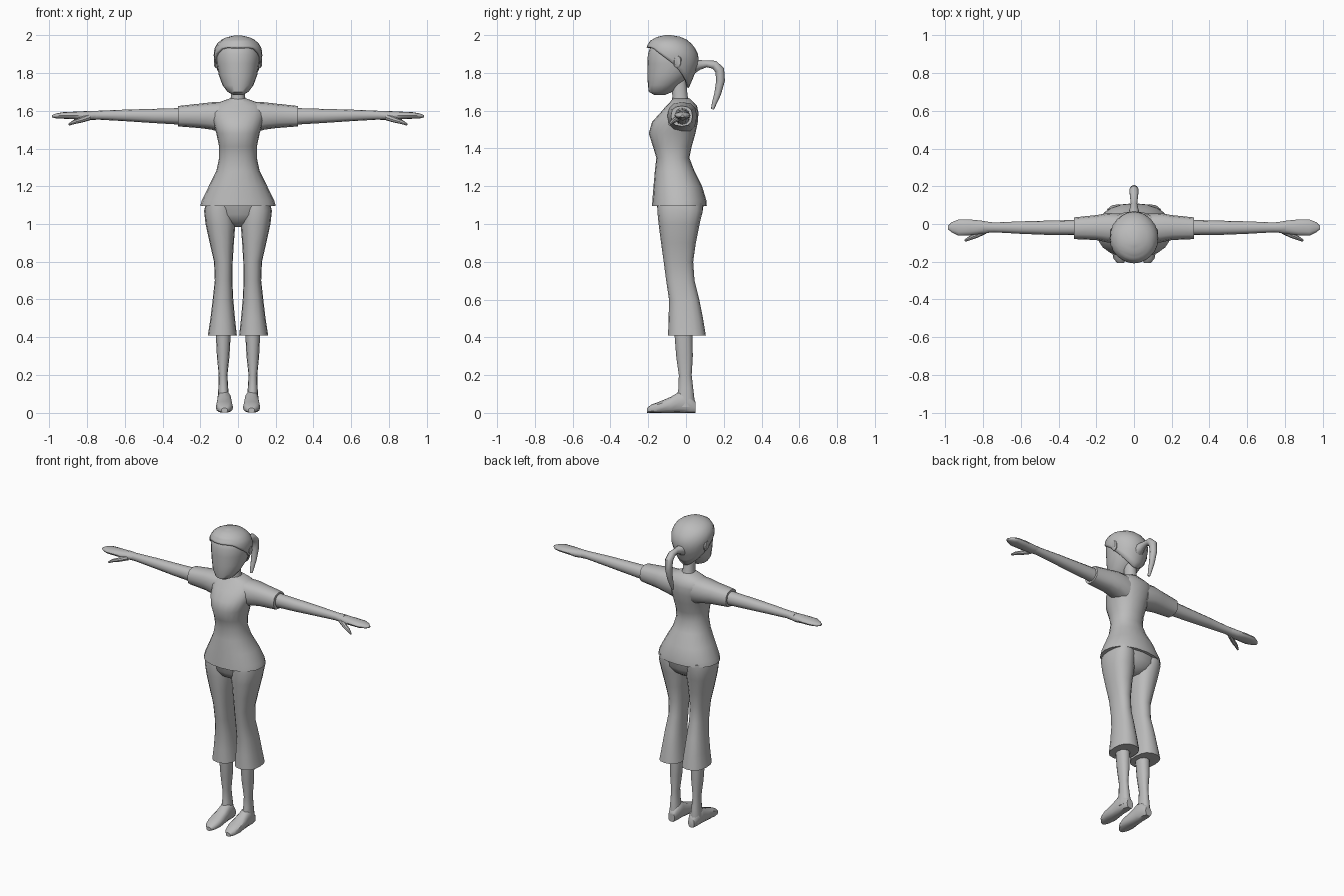
import bpy, bmesh, math
from mathutils import Vector

grey = bpy.data.materials.new("plain grey")
grey.diffuse_color = (0.5, 0.5, 0.5, 1)


def finish(name, bm, mirror=False, angle=40):
    bmesh.ops.recalc_face_normals(bm, faces=bm.faces)
    me = bpy.data.meshes.new(name)
    bm.to_mesh(me)
    bm.free()
    me.materials.append(grey)
    ob = bpy.data.objects.new(name, me)
    bpy.context.collection.objects.link(ob)
    if mirror:
        ob.modifiers.new("mirror", 'MIRROR')
    bpy.ops.object.select_all(action='DESELECT')
    ob.select_set(True)
    bpy.context.view_layer.objects.active = ob
    bpy.ops.object.shade_smooth_by_angle(angle=math.radians(angle))
    return ob


def skin(bm, rings, caps=True):
    vs = [[bm.verts.new(p) for p in r] for r in rings]
    n = len(vs[0])
    for a, b in zip(vs, vs[1:]):
        for i in range(n):
            bm.faces.new((a[i], a[(i + 1) % n], b[(i + 1) % n], b[i]))
    if caps:
        bm.faces.new(vs[0])
        bm.faces.new(vs[-1])


def power(v, p):
    return math.copysign(abs(v) ** (2 / p), v)


def loft(name, axis, rows, p=2.2, n=16, mirror=False):
    """Rows: position on axis, then low/high limits on the other two axes."""
    rings = []
    for t, a0, a1, b0, b1 in rows:
        ring = []
        for i in range(n):
            w = 2 * math.pi * i / n
            a = (a0 + a1) / 2 + (a1 - a0) / 2 * power(math.cos(w), p)
            b = (b0 + b1) / 2 + (b1 - b0) / 2 * power(math.sin(w), p)
            ring.append({'x': (t, a, b), 'y': (a, t, b), 'z': (a, b, t)}[axis])
        rings.append(ring)
    bm = bmesh.new()
    skin(bm, rings)
    return finish(name, bm, mirror)


def tube(name, path, n=8, mirror=False):
    """Path: x, y, z, radius."""
    pts = [Vector(q[:3]) for q in path]
    rings = []
    for i, q in enumerate(path):
        d = (pts[min(i + 1, len(pts) - 1)] - pts[max(i - 1, 0)]).normalized()
        u = d.cross(Vector((1, 0, 0)) if abs(d.x) < 0.6 else Vector((0, 0, 1))).normalized()
        v = d.cross(u)
        rings.append([pts[i] + q[3] * (u * math.cos(k * math.tau / n) + v * math.sin(k * math.tau / n))
                      for k in range(n)])
    bm = bmesh.new()
    skin(bm, rings)
    return finish(name, bm, mirror)


def sym(rows):
    return [(z, -x, x, y0, y1) for z, x, y0, y1 in rows]


# Shirt body with flared hem, waist and shoulders
loft("shirt", 'z', sym([
    (1.095, .20, -.18, .11), (1.125, .192, -.178, .108), (1.20, .155, -.172, .085),
    (1.28, .115, -.165, .045), (1.35, .10, -.157, .018), (1.41, .10, -.175, .03),
    (1.48, .115, -.197, .05), (1.54, .132, -.18, .063), (1.59, .145, -.135, .066),
    (1.625, .135, -.105, .058), (1.645, .10, -.085, .04), (1.665, .045, -.07, .02)]), n=20)

# Sleeves, arms, hands and thumbs
loft("sleeve", 'x', [(.07, -.10, .055, 1.48, 1.648), (.14, -.098, .058, 1.50, 1.645),
                     (.20, -.085, .047, 1.508, 1.638), (.318, -.08, .035, 1.517, 1.625)],
     p=2.5, n=12, mirror=True)
loft("arm", 'x', [(.28, -.06, .022, 1.525, 1.615), (.45, -.058, .018, 1.535, 1.61),
                  (.60, -.052, .014, 1.545, 1.606), (.74, -.044, .008, 1.553, 1.60),
                  (.80, -.046, .014, 1.55, 1.60)], n=12, mirror=True)
loft("hand", 'x', [(.75, -.044, .008, 1.555, 1.598), (.81, -.052, .018, 1.548, 1.598),
                   (.87, -.06, .024, 1.555, 1.595), (.93, -.062, .024, 1.558, 1.592),
                   (.965, -.045, .01, 1.56, 1.585), (.985, -.028, -.01, 1.565, 1.577)],
     n=12, mirror=True)
tube("thumb", [(.79, -.035, 1.566, .018), (.835, -.06, 1.55, .014),
               (.87, -.075, 1.54, .011), (.895, -.088, 1.527, .006)], mirror=True)

# Trousers
loft("trouser_seat", 'z', sym([(.985, .035, -.075, .025), (1.01, .11, -.12, .06),
                               (1.05, .165, -.145, .085), (1.13, .172, -.16, .098)]))
loft("trouser_leg", 'z', [(.41, .006, .16, -.095, .105), (.50, .016, .146, -.092, .09),
                          (.60, .025, .134, -.09, .07), (.70, .03, .123, -.105, .045),
                          (.80, .028, .127, -.118, .038), (.90, .022, .15, -.132, .052),
                          (1.0, .014, .172, -.145, .072), (1.07, .02, .18, -.152, .088),
                          (1.11, .03, .17, -.15, .088)], p=2.4, mirror=True)

# Lower legs and feet
loft("shin", 'z', [(.03, .04, .11, -.05, .045), (.08, .046, .108, -.05, .044),
                   (.13, .052, .104, -.04, .038), (.20, .056, .102, -.038, .03),
                   (.30, .045, .112, -.052, .036), (.43, .038, .118, -.062, .034)],
     n=12, mirror=True)
loft("foot", 'y', [(-.207, .055, .088, 0, .025), (-.185, .037, .108, 0, .043),
                   (-.14, .026, .118, 0, .06), (-.08, .03, .114, 0, .085),
                   (-.03, .036, .11, 0, .115), (.02, .038, .108, 0, .10),
                   (.05, .05, .096, 0, .06)], p=2.6, n=12, mirror=True)

# Neck and head
loft("neck", 'z', sym([(1.64, .045, -.075, .02), (1.68, .036, -.072, .008),
                       (1.78, .036, -.085, .0)]), n=12)
skull = [(1.684, .025, -.17, -.11), (1.70, .055, -.197, -.07), (1.735, .082, -.202, -.04),
         (1.79, .102, -.204, .03), (1.85, .113, -.204, .058), (1.90, .117, -.202, .055),
         (1.95, .10, -.185, .03), (1.98, .06, -.14, -.015)]
loft("head", 'z', sym(skull), p=2.1, n=20)

# Hair: shell over the skull with a lower edge rising towards the face
shell = [(1.72, .07, -.15, .015), (1.75, .09, -.17, .028), (1.79, .108, -.19, .045),
         (1.85, .122, -.208, .068), (1.90, .13, -.213, .064), (1.94, .122, -.208, .043),
         (1.97, .098, -.19, .015), (1.99, .06, -.155, -.025), (2.0, .012, -.11, -.08)]


def outline(z):
    for a, b in zip(shell, shell[1:]):
        if z <= b[0]:
            f = (z - a[0]) / (b[0] - a[0])
            return [u + (v - u) * f for u, v in zip(a[1:], b[1:])]
    return shell[-1][1:]


bm = bmesh.new()
rings = []
N, LEVELS = 24, 10
for k in range(LEVELS + 1):
    ring = []
    for i in range(N):
        w = math.tau * i / N
        s = math.sin(w)
        edge = 1.85 + .085 * min(1, -s * 1.3) if s < 0 else 1.85 - .13 * s
        z = edge + (2.0 - edge) * (1 - (1 - k / LEVELS) ** 1.5)
        x, y0, y1 = outline(z)
        ring.append((x * math.cos(w), (y0 + y1) / 2 + (y1 - y0) / 2 * s, z))
    rings.append(ring)
skin(bm, rings, caps=False)
bm.verts.ensure_lookup_table()
bm.faces.new(bm.verts[-N:])
hair = finish("hair", bm)
solid = hair.modifiers.new("thickness", 'SOLIDIFY')
solid.thickness = .012
solid.offset = -1

# Ears
loft("ear", 'x', [(.09, -.062, -.03, 1.83, 1.88), (.118, -.068, -.022, 1.825, 1.895),
                  (.126, -.062, -.028, 1.835, 1.888)], n=10, mirror=True)

# Ponytail
tube("ponytail", [(0, .03, 1.835, .045), (0, .07, 1.842, .026), (0, .11, 1.848, .018),
                  (0, .15, 1.843, .023), (0, .178, 1.815, .025), (0, .183, 1.76, .023),
                  (0, .168, 1.69, .018), (0, .15, 1.64, .013), (0, .14, 1.608, .008)], n=10)
